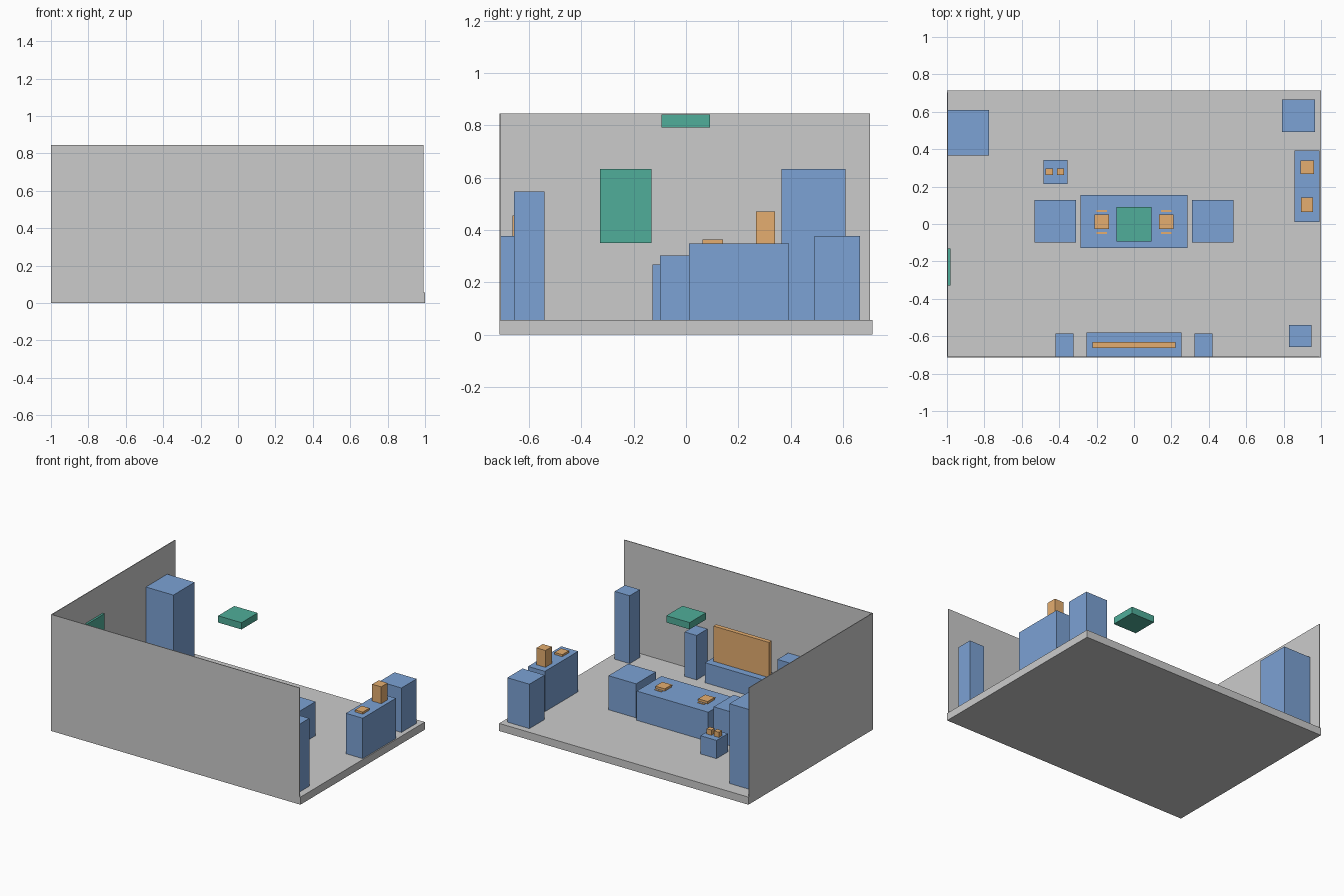
import bpy, bmesh
from mathutils import Matrix, Vector

if "Cube" in bpy.data.objects:
    bpy.data.objects.remove(bpy.data.objects["Cube"])


def material(name, rgb):
    m = bpy.data.materials.new(name)
    m.diffuse_color = (*rgb, 1)
    m.use_nodes = True
    m.node_tree.nodes["Principled BSDF"].inputs["Base Color"].default_value = m.diffuse_color
    return m


BLUE = material("furniture_blue", (0.20, 0.36, 0.66))
ORANGE = material("accessory_orange", (0.78, 0.42, 0.16))
GREEN = material("fixture_green", (0.08, 0.42, 0.32))


def box(name, x, y, z, mat=None):
    """Axis-aligned box from (min, max) pairs."""
    lo, hi = Vector((x[0], y[0], z[0])), Vector((x[1], y[1], z[1]))
    bm = bmesh.new()
    bmesh.ops.create_cube(bm, size=1)
    bmesh.ops.transform(bm, matrix=Matrix.Diagonal((*(hi - lo), 1)), verts=bm.verts)
    mesh = bpy.data.meshes.new(name)
    bm.to_mesh(mesh)
    bm.free()
    ob = bpy.data.objects.new(name, mesh)
    ob.location = (lo + hi) / 2
    if mat:
        mesh.materials.append(mat)
    bpy.context.collection.objects.link(ob)
    return ob


def mirrored(name, x, y, z, mat):
    """A pair of boxes mirrored across x = 0."""
    box(name + "_right", x, y, z, mat)
    box(name + "_left", (-x[1], -x[0]), y, z, mat)


# Room shell: slab and two thin walls
F = 0.055
D = 0.713
T = 0.005
box("floor", (-1, 1), (-D, D), (0, F))
box("front_wall", (-1, 0.992), (-D, -D + T), (0, 0.845))
box("left_wall", (-1, -1 + T), (-D + T, 0.704), (0, 0.845))

# Corner furniture
box("tall_cabinet", (-0.995, -0.775), (0.366, 0.610), (F, 0.633), BLUE)
box("back_cabinet", (0.79, 0.967), (0.492, 0.666), (F, 0.377), BLUE)
box("floor_lamp", (0.83, 0.95), (-0.658, -0.54), (F, 0.547), BLUE)

# Sideboard with ornaments
SB = 0.348
box("sideboard", (0.857, 0.992), (0.012, 0.393), (F, SB), BLUE)
box("vase", (0.89, 0.962), (0.267, 0.340), (SB, 0.47), ORANGE)
box("tray", (0.894, 0.956), (0.064, 0.141), (SB, 0.363), ORANGE)

# Screen, its console and speakers
box("media_console", (-0.255, 0.255), (-0.708, -0.581), (F, 0.20), BLUE)
box("screen", (-0.223, 0.223), (-0.664, -0.632), (0.20, 0.455), ORANGE)
mirrored("speaker", (0.324, 0.42), (-0.708, -0.585), (F, 0.377), BLUE)

# Central table, chairs and place settings
TT = 0.267
box("central_table", (-0.287, 0.287), (-0.129, 0.155), (F, TT), BLUE)
mirrored("armchair", (0.311, 0.533), (-0.099, 0.127), (F, 0.302), BLUE)
mirrored("place_setting", (0.134, 0.21), (-0.028, 0.052), (TT, TT + 0.017), ORANGE)
for label, y in (("front", -0.048), ("back", 0.070)):
    mirrored("cutlery_" + label, (0.144, 0.20), (y - 0.005, y + 0.005),
             (TT, TT + 0.004), ORANGE)

# Small side table with two cups
ST = 0.187
box("side_table", (-0.485, -0.356), (0.214, 0.343), (F, ST), BLUE)
for i, x in enumerate((-0.453, -0.393)):
    box(f"cup_{i + 1}", (x - 0.019, x + 0.019), (0.262, 0.297), (ST, 0.225), ORANGE)

# Fixtures: ceiling lamp and wall picture
box("ceiling_lamp", (-0.094, 0.094), (-0.094, 0.092), (0.792, 0.841), GREEN)
box("wall_picture", (-0.995, -0.98), (-0.329, -0.131), (0.35, 0.633), GREEN)
